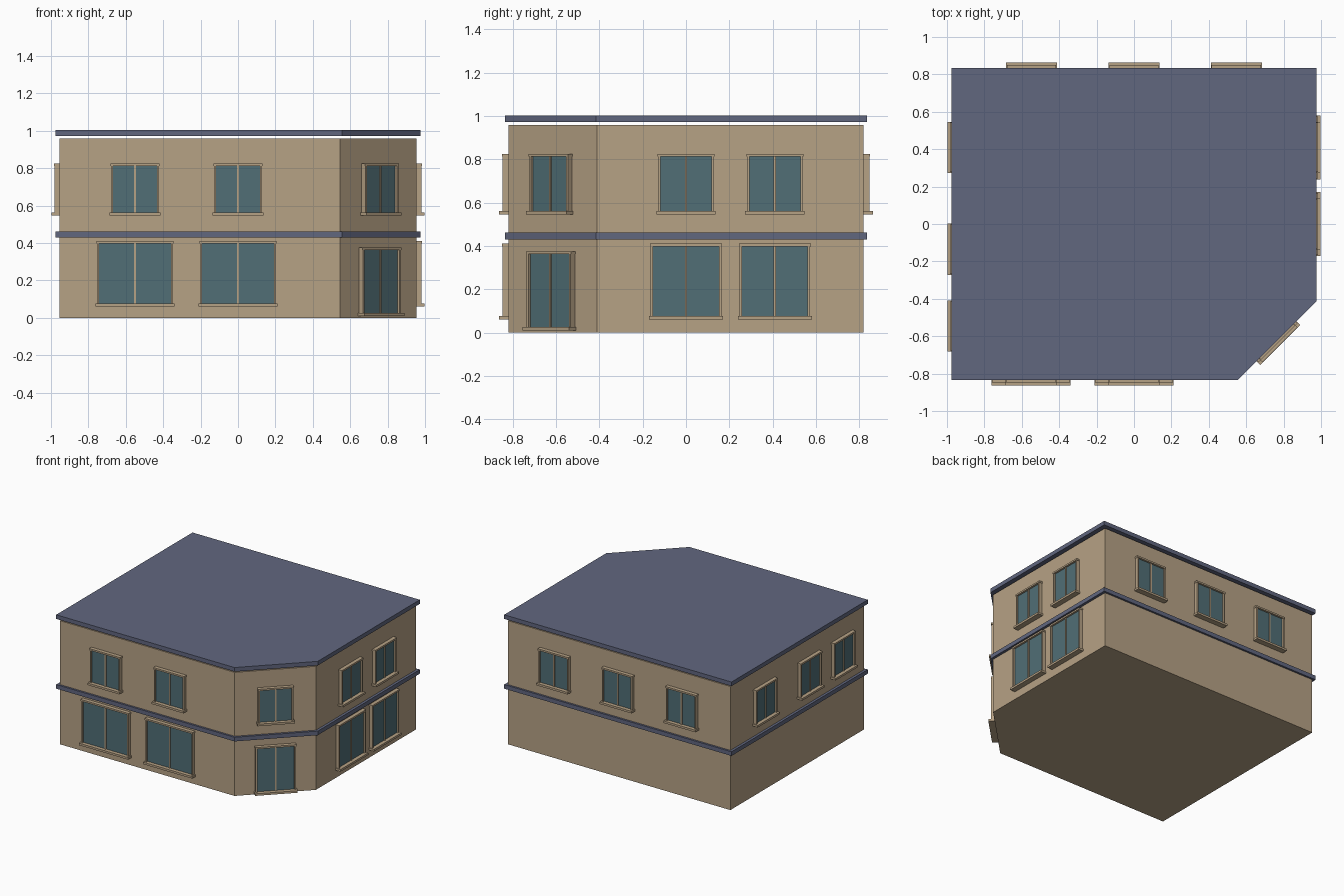
import bpy, bmesh, math
from mathutils import Matrix, Vector

if "Cube" in bpy.data.objects:
    bpy.data.objects.remove(bpy.data.objects["Cube"])


def material(name, rgb):
    m = bpy.data.materials.new(name)
    m.diffuse_color = (*rgb, 1)
    m.use_nodes = True
    m.node_tree.nodes["Principled BSDF"].inputs["Base Color"].default_value = m.diffuse_color
    return m


STONE = material("tan stone", (0.47, 0.36, 0.235))
SLATE = material("blue slate", (0.120, 0.135, 0.213))
GLASS = material("teal glass", (0.082, 0.158, 0.182))

HX, HY, CUT = 0.955, 0.82, 0.41   # wall half sizes and corner chamfer


def finish(name, bm, mats):
    bmesh.ops.recalc_face_normals(bm, faces=bm.faces)
    me = bpy.data.meshes.new(name)
    bm.to_mesh(me)
    bm.free()
    ob = bpy.data.objects.new(name, me)
    for m in mats:
        me.materials.append(m)
    bpy.context.collection.objects.link(ob)
    return ob


def slab(name, z0, z1, hx, hy, cut, mat):
    """Chamfered-corner floor outline extruded from z0 to z1."""
    outline = [(-hx, -hy), (hx - cut, -hy), (hx, -hy + cut), (hx, hy), (-hx, hy)]
    bm = bmesh.new()
    face = bm.faces.new([bm.verts.new((x, y, z0)) for x, y in outline])
    ext = bmesh.ops.extrude_face_region(bm, geom=[face], use_keep_orig=True)
    top = [v for v in ext["geom"] if isinstance(v, bmesh.types.BMVert)]
    bmesh.ops.translate(bm, verts=top, vec=(0, 0, z1 - z0))
    return finish(name, bm, [mat])


def box(bm, x0, x1, out, z0, z1, index=0):
    """Box standing out from the local wall plane y = 0 towards -y."""
    size = Matrix.Diagonal((x1 - x0, out + 0.005, z1 - z0, 1))
    mid = Matrix.Translation(((x0 + x1) / 2, (0.005 - out) / 2, (z0 + z1) / 2))
    made = bmesh.ops.create_cube(bm, size=1, matrix=mid @ size)
    for f in {f for v in made["verts"] for f in v.link_faces}:
        f.material_index = index


def window(name, x, y, angle, width, z0, z1, sill_out=0.043):
    """Two-pane window: jambs, lintel, mullion, sill and glass."""
    h, t, sill_top = width / 2, 0.011, z0 + 0.016
    bm = bmesh.new()
    box(bm, -h + t, h - t, 0.014, sill_top, z1 - t, 1)            # glass
    for s in (-1, 1):                                             # jambs
        a, b = sorted((s * h, s * (h - t)))
        box(bm, a, b, 0.027, sill_top, z1 - t)
    box(bm, -0.005, 0.005, 0.021, sill_top, z1 - t)               # mullion
    box(bm, -h - 0.003, h + 0.003, 0.029, z1 - t - 0.002, z1)     # lintel
    box(bm, -h - 0.008, h + 0.008, sill_out, z0, sill_top)        # sill
    ob = finish(name, bm, [STONE, GLASS])
    ob.location = (x, y, 0)
    ob.rotation_euler.z = math.radians(angle)


# Main masses
slab("walls", 0, 0.958, HX, HY, CUT, STONE)
slab("storey_band", 0.431, 0.463, HX + 0.02, HY + 0.015, 0.42, SLATE)
slab("roof_slab", 0.972, 1.004, HX + 0.02, HY + 0.015, 0.42, SLATE)

UP = (0.257, 0.547, 0.826)        # upper window: width, bottom, top

# Front and right shopfront windows with smaller windows above
for i, x in enumerate((-0.55, 0)):
    window(f"front_upper_window_{i}", x, -HY, 0, *UP)
    window(f"front_lower_window_{i}", x, -HY, 0, 0.406, 0.061, 0.412)
for i, y in enumerate((0, 0.41)):
    window(f"right_upper_window_{i}", HX, y, 90, *UP)
    window(f"right_lower_window_{i}", HX, y, 90, 0.326, 0.061, 0.412)

# Back and left walls have upper windows only
for i, x in enumerate((-0.548, 0, 0.547)):
    window(f"back_upper_window_{i}", x, HY, 180, *UP)
for i, y in enumerate((-0.545, -0.135, 0.41)):
    window(f"left_upper_window_{i}", -HX, y, -90, *UP)

# Chamfered corner: entrance door and the window over it
cx, cy = HX - CUT / 2, -HY + CUT / 2
window("corner_door", cx, cy, 45, 0.288, 0.01, 0.376, 0.046)
window("corner_upper_window", cx, cy, 45, 0.25, 0.547, 0.826)
